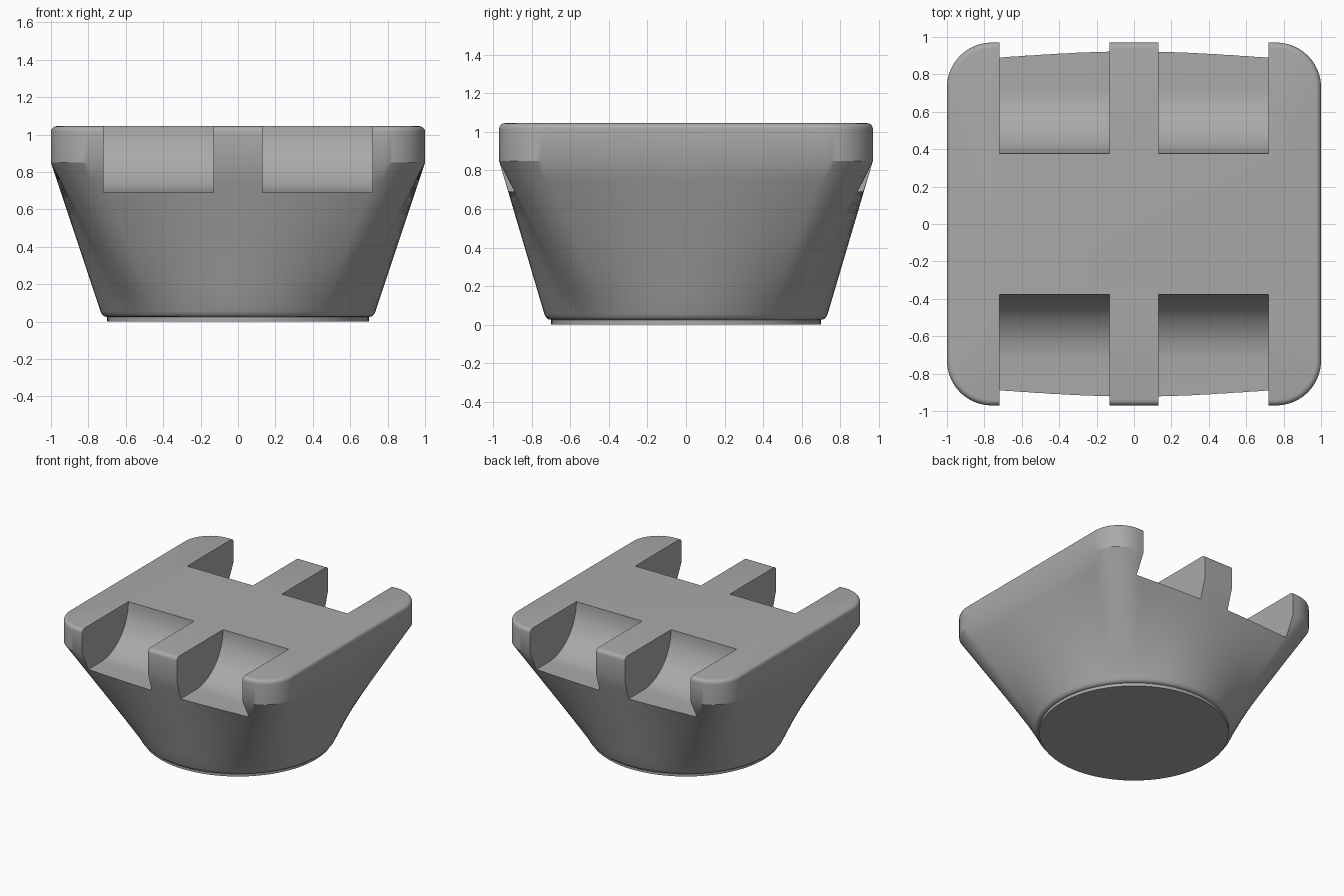
import bpy
import bmesh
from math import sin, cos, pi, radians, atan2

cube = bpy.data.objects.get("Cube")
if cube:
    bpy.data.objects.remove(cube, do_unlink=True)

TOP, SHOULDER, FOOT = 1.045, 0.85, 0.025
HALF_X, HALF_Y, CORNER = 1.0, 0.97, 0.24
SEGS = 16

grey = bpy.data.materials.new("mid grey")
grey.use_nodes = True
colour = (0.4, 0.4, 0.4, 1)
grey.diffuse_color = colour
grey.node_tree.nodes["Principled BSDF"].inputs["Base Color"].default_value = colour


def make_object(name, bm):
    bmesh.ops.recalc_face_normals(bm, faces=bm.faces)
    mesh = bpy.data.meshes.new(name)
    bm.to_mesh(mesh)
    bm.free()
    mesh.materials.append(grey)
    obj = bpy.data.objects.new(name, mesh)
    bpy.context.collection.objects.link(obj)
    return obj


def rounded_rect(inset):
    """Outline with rounded corners and subdivided straight sides."""
    r = CORNER - inset
    cx, cy = HALF_X - CORNER, HALF_Y - CORNER
    pts = []
    for k, (sx, sy) in enumerate([(1, 1), (-1, 1), (-1, -1), (1, -1)]):
        for i in range(SEGS + 1):
            a = (k + i / SEGS) * pi / 2
            pts.append((sx * cx + r * cos(a), sy * cy + r * sin(a)))
        # straight run towards the next corner
        ax, ay = pts[-1]
        bx, by = (-ax, ay) if k % 2 == 0 else (ax, -ay)
        for i in range(1, SEGS):
            t = i / SEGS
            pts.append((ax + (bx - ax) * t, ay + (by - ay) * t))
    return pts


def circle_like(outline, radius):
    """Circle whose points share the polar angles of the outline."""
    angles = [atan2(y, x) for x, y in outline]
    return [(radius * cos(a), radius * sin(a)) for a in angles]


def loft(name, rings):
    bm = bmesh.new()
    loops = [[bm.verts.new((x, y, z)) for x, y in pts] for pts, z in rings]
    for low, high in zip(loops, loops[1:]):
        for i in range(len(low)):
            j = (i + 1) % len(low)
            bm.faces.new((low[i], low[j], high[j], high[i]))
    bm.faces.new(loops[0][::-1])
    bm.faces.new(loops[-1])
    return make_object(name, bm)


# Body: round foot flaring into a rounded square rim
outer = rounded_rect(0)
rings = [(circle_like(outer, r), z) for r, z in
         [(0.70, FOOT), (0.715, 0.028), (0.727, 0.038)]]
start, z0 = circle_like(outer, 0.735), 0.055
for i in range(9):
    t = i / 8
    pts = [(a + (c - a) * t, b + (d - b) * t) for (a, b), (c, d) in zip(start, outer)]
    rings.append((pts, z0 + (SHOULDER - z0) * t))
BEVEL = 0.03
for i in range(6):
    a = i / 5 * pi / 2
    rings.append((rounded_rect(BEVEL * (1 - cos(a))), TOP - BEVEL + BEVEL * sin(a)))
body = loft("body", rings)

# Scooped notches: quarter-round back wall running into a flat floor
WALL, SCOOP = 0.378, 0.355
for sy, end in ((-1, "front"), (1, "back")):
    for sx, side in ((-1, "right"), (1, "left")):
        profile = [(WALL, 1.3), (1.3, 1.3), (1.3, TOP - SCOOP)]
        for i in range(25):
            a = i / 24 * pi / 2
            profile.append((WALL + SCOOP - SCOOP * sin(a), TOP - SCOOP * cos(a)))
        bm = bmesh.new()
        face = bm.faces.new([bm.verts.new((sx * 0.13, sy * y, z)) for y, z in profile])
        ext = bmesh.ops.extrude_face_region(bm, geom=[face])
        moved = [g for g in ext["geom"] if isinstance(g, bmesh.types.BMVert)]
        bmesh.ops.translate(bm, verts=moved, vec=(sx * 0.59, 0, 0))
        cutter = make_object(f"{end}_{side}_notch_cutter", bm)
        cutter.hide_render = True
        cutter.hide_set(True)
        mod = body.modifiers.new(f"{end}_{side}_notch", 'BOOLEAN')
        mod.operation = 'DIFFERENCE'
        mod.solver = 'EXACT'
        mod.object = cutter

# Bake the notches into the body, then discard the cutters
depsgraph = bpy.context.evaluated_depsgraph_get()
baked = bpy.data.meshes.new_from_object(body.evaluated_get(depsgraph))
cutters = [m.object for m in body.modifiers]
body.modifiers.clear()
body.data = baked
for cutter in cutters:
    bpy.data.objects.remove(cutter, do_unlink=True)
baked.materials.clear()
baked.materials.append(grey)

# Foot: thin round pad under the body
bm = bmesh.new()
bmesh.ops.create_cone(bm, cap_ends=True, segments=96, radius1=0.7, radius2=0.7, depth=0.03)
bmesh.ops.translate(bm, verts=bm.verts, vec=(0, 0, 0.015))
foot = make_object("foot_pad", bm)

bpy.ops.object.select_all(action='DESELECT')
for obj in (body, foot):
    obj.select_set(True)
bpy.context.view_layer.objects.active = body
bpy.ops.object.shade_smooth_by_angle(angle=radians(30))
